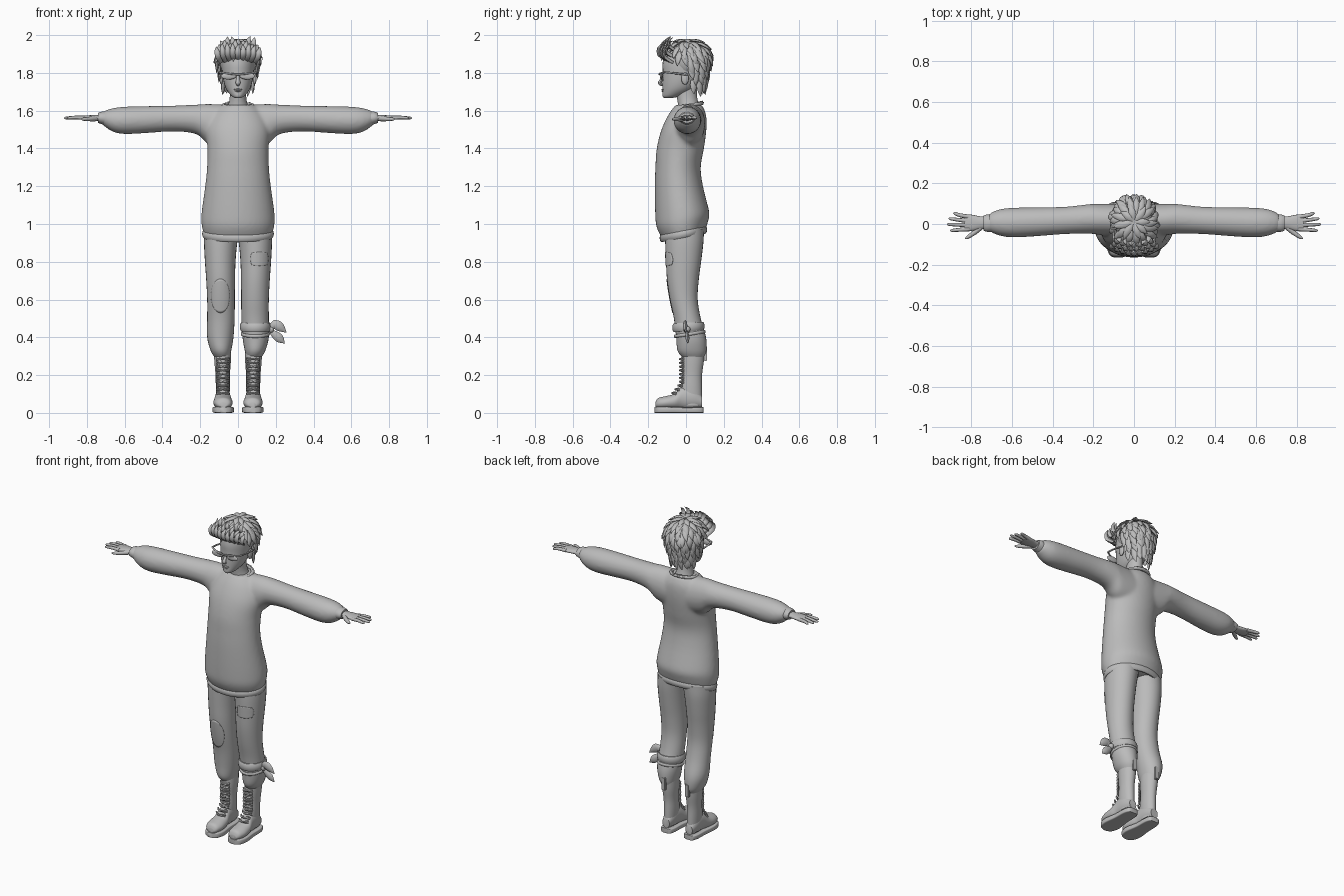
import bpy, bmesh, math, random
from math import sin, cos, pi, tau
from mathutils import Vector as V

random.seed(4)
old = bpy.data.objects.get("Cube")
if old:
    bpy.data.objects.remove(old)

grey = bpy.data.materials.new("plain_grey")
grey.use_nodes = True
grey.diffuse_color = (0.5, 0.5, 0.5, 1)
grey.node_tree.nodes["Principled BSDF"].inputs["Base Color"].default_value = (0.5, 0.5, 0.5, 1)


def finish(name, bm, mirror=False, angle=50):
    """Turn a bmesh into a smooth shaded object, optionally mirrored in x."""
    bmesh.ops.recalc_face_normals(bm, faces=bm.faces)
    mesh = bpy.data.meshes.new(name)
    bm.to_mesh(mesh)
    bm.free()
    mesh.materials.append(grey)
    mesh.shade_smooth()
    mesh.set_sharp_from_angle(angle=math.radians(angle))
    ob = bpy.data.objects.new(name, mesh)
    bpy.context.collection.objects.link(ob)
    if mirror:
        ob.modifiers.new("mirror", 'MIRROR').use_mirror_merge = False
    return ob


def spline(rows, steps):
    """Smoothly interpolate rows of numbers."""
    out = []
    for i in range(len(rows) - 1):
        p, q = rows[i], rows[i + 1]
        o, r = rows[max(i - 1, 0)], rows[min(i + 2, len(rows) - 1)]
        for k in range(steps):
            t = k / steps
            out.append([b + t / 2 * (c - a + t * (2*a - 5*b + 4*c - d + t * (3*(b - c) + d - a)))
                        for a, b, c, d in zip(o, p, q, r)])
    return out + [list(rows[-1])]


def skin(bm, loops):
    rings = [[bm.verts.new(co) for co in loop] for loop in loops]
    n = len(rings[0])
    for lo, hi in zip(rings, rings[1:]):
        for i in range(n):
            j = (i + 1) % n
            bm.faces.new((lo[i], lo[j], hi[j], hi[i]))
    bm.faces.new(rings[0][::-1])
    bm.faces.new(rings[-1])


def loft(bm, axis, rings, n=28, steps=4, power=1.0):
    """Rings are (position, min a, max a, min b, max b) across the axis."""
    def bend(v):
        return math.copysign(abs(v) ** power, v)
    loops = []
    for t, a0, a1, b0, b1 in spline(rings, steps):
        loop = []
        for i in range(n):
            a = (a0 + a1) / 2 + (a1 - a0) / 2 * bend(cos(tau * i / n))
            b = (b0 + b1) / 2 + (b1 - b0) / 2 * bend(sin(tau * i / n))
            loop.append({'X': (t, a, b), 'Y': (a, t, b), 'Z': (a, b, t)}[axis])
        loops.append(loop)
    skin(bm, loops)


def tube(bm, pts, radii, flat=1.0, up=(0, 0, 1), n=8, steps=3):
    """Tapered tube along a path, flattened towards up."""
    rows = spline([(*p, r) for p, r in zip(pts, radii)], steps)
    loops = []
    for i, row in enumerate(rows):
        d = V(rows[min(i + 1, len(rows) - 1)][:3]) - V(rows[max(i - 1, 0)][:3])
        side = d.cross(V(up)).normalized()
        top = side.cross(d).normalized() * flat
        r = max(row[3], 0.0008)
        loops.append([V(row[:3]) + r * (side * cos(tau*k/n) + top * sin(tau*k/n)) for k in range(n)])
    skin(bm, loops)


def ball(bm, centre, size):
    made = bmesh.ops.create_uvsphere(bm, u_segments=20, v_segments=12, radius=1)["verts"]
    for v in made:
        v.co = V(c * s for c, s in zip(v.co, size)) + V(centre)


def band(bm, centre, rx, ry, thick, height, tilt=0.0, n=40):
    """Closed rounded band around a limb, tilt raises the back."""
    rings = []
    for i in range(n):
        a = tau * i / n
        rings.append([bm.verts.new((centre[0] + (rx + thick * cos(b)) * cos(a),
                                    centre[1] + (ry + thick * cos(b)) * sin(a),
                                    centre[2] + height * sin(b) + tilt * sin(a)))
                      for b in (tau * k / 10 for k in range(10))])
    for i in range(n):
        p, q = rings[i], rings[(i + 1) % n]
        for k in range(10):
            m = (k + 1) % 10
            bm.faces.new((p[k], q[k], q[m], p[m]))


# Sweater: torso and sleeves fused into one soft surface
bm = bmesh.new()
loft(bm, 'Z', [(.945, -.18, .18, -.125, .1), (1.0, -.193, .193, -.155, .117),
               (1.06, -.193, .193, -.163, .123), (1.2, -.174, .174, -.165, .09),
               (1.3, -.164, .164, -.162, .078), (1.4, -.162, .162, -.155, .095),
               (1.5, -.168, .168, -.13, .108), (1.58, -.14, .14, -.092, .106),
               (1.63, -.09, .09, -.055, .085)], n=40)
for v in bm.verts:
    v.co.z += v.co.y * 0.2 * max(0, (1.1 - v.co.z) / 0.16)
for s in (-1, 1):
    loft(bm, 'X', [(s * x, *r) for x, *r in [
        (.06, -.06, .1, 1.4, 1.632), (.16, -.055, .1, 1.425, 1.636), (.22, -.048, .098, 1.475, 1.632),
        (.34, -.05, .085, 1.49, 1.627), (.5, -.062, .082, 1.48, 1.624), (.6, -.066, .08, 1.476, 1.621),
        (.66, -.058, .073, 1.487, 1.614), (.705, -.04, .055, 1.515, 1.6), (.72, -.03, .04, 1.53, 1.59)]])
sweater = finish("sweater", bm, angle=180)
mod = sweater.modifiers.new("fuse", 'REMESH')
mod.mode, mod.voxel_size, mod.use_smooth_shade = 'VOXEL', 0.009, True
mod = sweater.modifiers.new("soften", 'SMOOTH')
mod.factor, mod.iterations = 0.5, 10

bm = bmesh.new()
band(bm, (0, -.014, .948), .178, .114, .012, .022, .022)
finish("sweater_hem", bm)
bm = bmesh.new()
band(bm, (0, .016, 1.628), .078, .068, .01, .009, .01)
finish("sweater_collar", bm)

# Cuffs and hands
bm = bmesh.new()
loft(bm, 'X', [(.7, -.038, .048, 1.522, 1.596), (.725, -.038, .046, 1.53, 1.594),
               (.74, -.032, .042, 1.535, 1.588)])
finish("cuff", bm, True)
bm = bmesh.new()
loft(bm, 'X', [(.72, -.022, .034, 1.545, 1.579), (.76, -.026, .038, 1.547, 1.577),
               (.8, -.034, .046, 1.549, 1.575), (.835, -.033, .044, 1.553, 1.572)], n=20)
for y0, y1, tip in ((.035, .053, .89), (.014, .026, .912), (-.006, -.002, .92), (-.025, -.032, .905)):
    tube(bm, [(.81, y0, 1.562), (.86, (y0 + y1) / 2, 1.564), (tip - .008, y1, 1.561), (tip, y1, 1.56)],
         (.011, .0095, .007, .001))
tube(bm, [(.75, -.012, 1.558), (.785, -.042, 1.556), (.82, -.066, 1.555), (.832, -.073, 1.555)],
     (.014, .012, .008, .001))
finish("hand", bm, True)

# Trousers
bm = bmesh.new()
loft(bm, 'Z', [(.295, .045, .125, -.02, .095), (.33, .036, .145, -.045, .108), (.4, .024, .163, -.052, .106),
               (.5, .018, .163, -.064, .078), (.6, .017, .163, -.085, .062), (.7, .016, .168, -.1, .067),
               (.8, .013, .175, -.106, .08), (.9, .004, .18, -.11, .092), (.97, -.01, .178, -.11, .095)])
leg = finish("trouser_leg", bm, True)


def patch(name, x, z, w, h, square):
    """Thin cloth patch wrapped on the front of a leg."""
    bm = bmesh.new()
    bmesh.ops.create_grid(bm, x_segments=14, y_segments=14, size=1)
    for v in bm.verts:
        a, b = v.co.x, v.co.y
        v.co = (x + w * a * math.sqrt(1 - square * b * b), -0.3, z + h * b * math.sqrt(1 - square * a * a))
    ob = finish(name, bm)
    wrap = ob.modifiers.new("wrap", 'SHRINKWRAP')
    wrap.target, wrap.wrap_method, wrap.use_project_y = leg, 'PROJECT', True
    wrap.wrap_mode, wrap.offset = 'ABOVE_SURFACE', 0.003
    ob.modifiers.new("cloth", 'SOLIDIFY').thickness = 0.006


patch("knee_patch", -.093, .62, .048, .09, .5)
patch("thigh_patch", .113, .815, .046, .036, .25)

# Bandana tied at the left knee
bm = bmesh.new()
band(bm, (.092, .013, .455), .073, .076, .009, .024, .004)
band(bm, (.092, .02, .418), .071, .078, .006, .009, .012)
ball(bm, (.176, .005, .442), (.016, .018, .018))
tube(bm, [(.17, 0, .44), (.195, -.004, .468), (.225, -.004, .452), (.256, 0, .425)],
     (.008, .024, .023, .001), .45, (0, 1, 0))
tube(bm, [(.17, .005, .435), (.195, .006, .415), (.222, .008, .392), (.247, .01, .368)],
     (.008, .02, .022, .001), .45, (0, 1, 0))
finish("knee_bandana", bm)

# Boots: shaft, foot, sole, laces, pull tab
bm = bmesh.new()
loft(bm, 'Z', [(.04, .048, .112, -.03, .086), (.13, .043, .117, -.03, .085), (.2, .043, .119, -.022, .085),
               (.27, .038, .125, -.024, .094), (.325, .038, .128, -.024, .098)])
loft(bm, 'Y', [(-.162, .055, .1, .03, .055), (-.148, .038, .118, .022, .078), (-.11, .028, .13, .02, .088),
               (-.06, .032, .128, .02, .102), (-.02, .04, .12, .02, .14), (.04, .044, .117, .02, .14),
               (.086, .055, .105, .03, .09)])
finish("boot", bm, True)
bm = bmesh.new()
loft(bm, 'Y', [(-.166, .06, .095, 0, .03), (-.15, .034, .122, 0, .033), (-.1, .022, .135, 0, .033),
               (-.02, .034, .126, 0, .03), (.05, .036, .124, 0, .03), (.085, .045, .114, 0, .03),
               (.093, .06, .1, 0, .03)], power=.3)
finish("boot_sole", bm, True)
bm = bmesh.new()
for i in range(10):
    z = .105 + .02 * i
    y = -.03 - .04 * max(0, 1 - i / 2.5)
    for flip in (-1, 1):
        tube(bm, [(.08 - .032, y + .016, z + .005 * flip), (.08, y - .003, z),
                  (.08 + .032, y + .016, z - .005 * flip)], (.005, .005, .005), n=6)
finish("boot_laces", bm, True)
bm = bmesh.new()
box = bmesh.ops.create_cube(bm, size=1)["verts"]
for v in box:
    v.co = V((.082 + .028 * v.co.x, .104 + .016 * v.co.y, .315 + .08 * v.co.z))
bmesh.ops.bevel(bm, geom=bm.edges[:], offset=.003, segments=2, affect='EDGES')
finish("boot_pull_tab", bm, True)

# Neck and head
bm = bmesh.new()
loft(bm, 'Z', [(1.58, -.075, .075, -.04, .08), (1.63, -.052, .052, -.042, .068),
               (1.68, -.043, .043, -.05, .058), (1.75, -.045, .045, -.06, .06)])
finish("neck", bm)
bm = bmesh.new()
loft(bm, 'Z', [(1.667, -.014, .014, -.115, -.075), (1.677, -.034, .034, -.124, -.03),
               (1.71, -.06, .06, -.124, .035), (1.75, -.075, .075, -.124, .07),
               (1.8, -.083, .083, -.123, .09), (1.85, -.086, .086, -.124, .1),
               (1.9, -.08, .08, -.11, .1), (1.94, -.055, .055, -.07, .075)])
tube(bm, [(0, -.117, 1.795), (0, -.13, 1.765), (0, -.138, 1.745), (0, -.12, 1.732)],
     (.006, .009, .013, .004), .8, (0, 1, 0))
for z, w in ((1.712, .021), (1.704, .017)):
    ball(bm, (0, -.122, z), (w, .008, .0045))
for s in (-1, 1):
    ball(bm, (s * .088, -.005, 1.77), (.01, .02, .032))
finish("head", bm)

# Glasses: brow bar, lenses, temples
bm = bmesh.new()
tube(bm, [(-.1, -.112, 1.804), (-.055, -.136, 1.797), (0, -.142, 1.792), (.055, -.136, 1.797),
          (.1, -.112, 1.804)], [.005] * 5)
for s in (-1, 1):
    ball(bm, (s * .05, -.131, 1.783), (.041, .008, .018))
    tube(bm, [(s * .1, -.112, 1.804), (s * .102, -.06, 1.798), (s * .096, .01, 1.79)], [.005] * 3)
finish("glasses", bm)

# Chain necklace
bm = bmesh.new()
for i in range(30):
    a = tau * i / 30
    c = V((.076 * cos(a), .012 + .074 * sin(a), 1.625 + .018 * sin(a)))
    along = V((-sin(a), cos(a), .2 * cos(a))).normalized()
    across = V((0, 0, 1)) if i % 2 else V((cos(a), sin(a), 0))
    loop = [c + along * .011 * cos(t) + across * .007 * sin(t) for t in (tau * k / 10 for k in range(11))]
    tube(bm, loop, [.003] * 11, 1, along.cross(across), 6, 1)
finish("necklace", bm)

# Hair: cap covered with layered tapered locks
MID = V((0, .01, 1.862))


def scalp(th, ph, grow=1.0):
    low = max(0, th - pi / 2)
    r = sin(min(th, pi / 2)) * (1 - .22 * low) * grow
    z = (cos(th) if low == 0 else -low) * (grow if low == 0 else 1)
    return MID + V((.104 * r * cos(ph), .114 * r * sin(ph), .106 * z))


bm = bmesh.new()
ball(bm, MID + V((0, .008, .004)), (.102, .108, .103))
for th, count in ((.08, 8), (.4, 13), (.75, 17), (1.1, 20), (1.45, 22), (1.8, 22), (2.15, 22), (2.5, 20)):
    for i in range(count):
        ph = tau * (i + random.uniform(-.25, .25)) / count + th
        back = sin(ph)
        limit = .8 if back < -.5 else 1.3 if back < -.15 else 2.0 if back < .2 else 2.6
        if th > limit:
            continue
        reach = random.uniform(.6, .85)
        flare = random.uniform(.16, .3)
        twist = random.uniform(.0, .25)
        pts = [scalp(th + reach * k, ph + twist * k, 1 + flare * k * k + .06 * sin(pi * k))
               for k in (0, .35, .7, 1)]
        tube(bm, pts, (.012, .018, .013, .001), .5, pts[1] - MID, 6, 2)
# Upswept fringe in three rows
for row in range(3):
    for i in range(9 - row):
        x = (i - (8 - row) / 2) * .0225
        z = 1.865 + .026 * row - 1.2 * x * x
        y = -.102 + .02 * row + 4 * x * x
        h = random.uniform(.075, .1) - .01 * row
        tube(bm, [(x, y, z), (x * 1.15, y - .042, z + h * .35), (x * 1.25, y - .045, z + h * .75),
                  (x * 1.35 + random.uniform(-.01, .01), y - .025, z + h)],
             (.01, .016, .012, .001), .55, (0, -1, .2), 6, 2)
finish("hair", bm)
